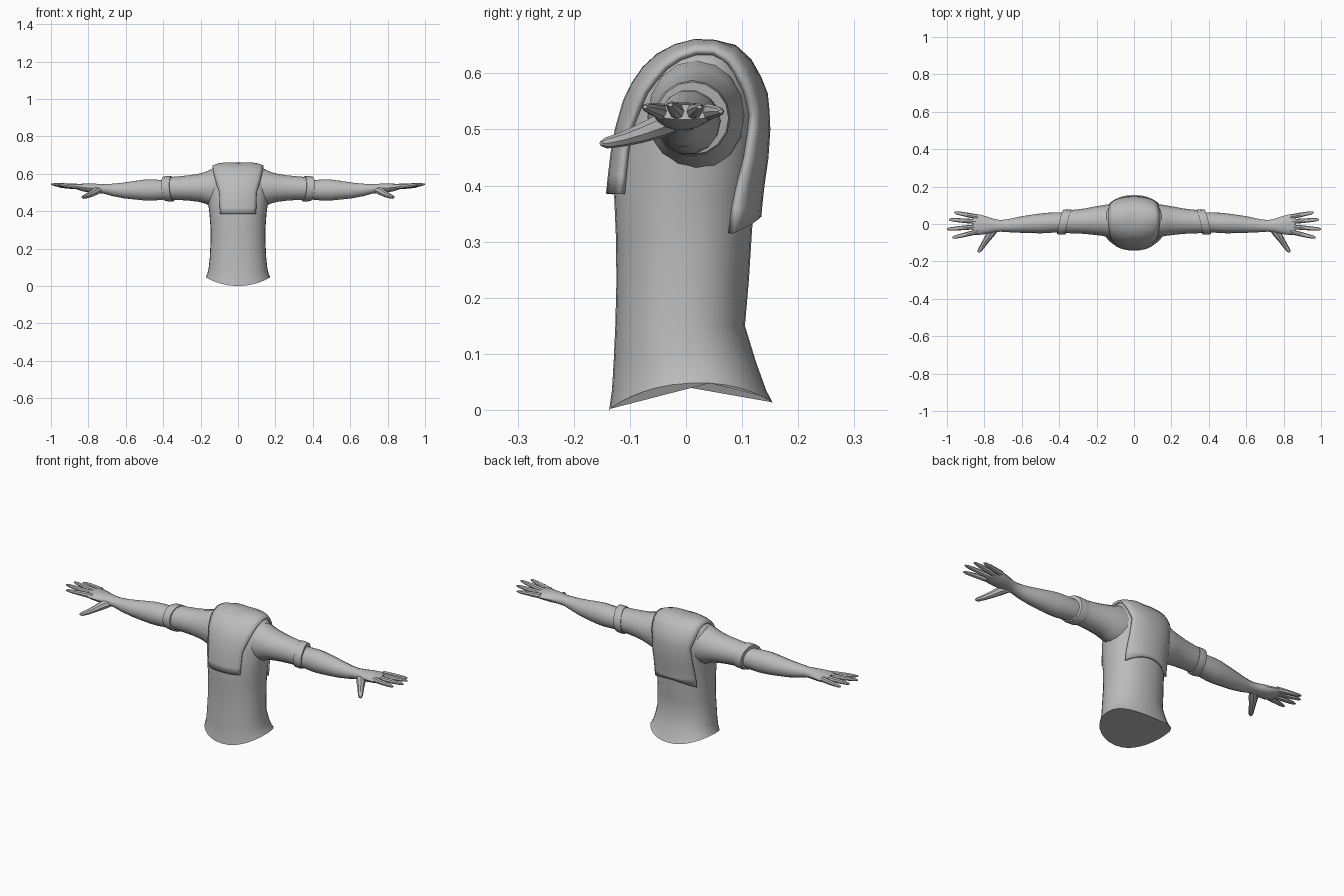
import bpy, bmesh, math
from mathutils import Vector
from mathutils.bvhtree import BVHTree

grey = bpy.data.materials.new("plain_grey")
grey.diffuse_color = (0.5, 0.5, 0.5, 1)


def finish(name, bm, angle=40, mirror=False):
    bmesh.ops.recalc_face_normals(bm, faces=bm.faces)
    me = bpy.data.meshes.new(name)
    bm.to_mesh(me)
    bm.free()
    me.materials.append(grey)
    ob = bpy.data.objects.new(name, me)
    bpy.context.collection.objects.link(ob)
    if mirror:
        ob.modifiers.new("Mirror", 'MIRROR').use_axis[0] = True
    bpy.ops.object.select_all(action='DESELECT')
    ob.select_set(True)
    bpy.context.view_layer.objects.active = ob
    bpy.ops.object.shade_smooth_by_angle(angle=math.radians(angle))
    return ob


def loft(rings, bm=None):
    """Skin closed rings of points and cap both ends."""
    bm = bm or bmesh.new()
    loops = [[bm.verts.new(p) for p in r] for r in rings]
    n = len(loops[0])
    for a, b in zip(loops, loops[1:]):
        for i in range(n):
            j = (i + 1) % n
            bm.faces.new((a[i], a[j], b[j], b[i]))
    bm.faces.new(loops[0])
    bm.faces.new(loops[-1])
    return bm


def tube(stations, n=12, bm=None):
    """Stations are (x, y, z, sideways radius, upward radius)."""
    pts = [Vector(s[:3]) for s in stations]
    rings = []
    for k, s in enumerate(stations):
        t = (pts[min(k + 1, len(pts) - 1)] - pts[max(k - 1, 0)]).normalized()
        side = Vector((0, 0, 1)).cross(t).normalized()
        up = t.cross(side)
        rings.append([pts[k] + side * s[3] * math.cos(2 * math.pi * i / n)
                      + up * s[4] * math.sin(2 * math.pi * i / n) for i in range(n)])
    return loft(rings, bm)


# Torso: (z, half width, front y, back y, side lift, exponent)
sections = [
    (0.006, 0.172, -0.137, 0.155, 0.042, 2.2), (0.035, 0.165, -0.132, 0.143, 0.027, 2.2),
    (0.085, 0.157, -0.129, 0.125, 0.01, 2.2), (0.15, 0.151, -0.126, 0.105, 0, 2.2),
    (0.23, 0.147, -0.124, 0.112, 0, 2.2), (0.31, 0.147, -0.125, 0.117, 0, 2.2),
    (0.38, 0.152, -0.128, 0.122, 0, 2.2), (0.45, 0.160, -0.121, 0.132, 0, 2.2),
    (0.51, 0.166, -0.110, 0.136, 0, 2.2), (0.56, 0.165, -0.094, 0.132, 0, 2.3),
    (0.60, 0.158, -0.068, 0.116, 0, 2.4), (0.63, 0.146, -0.036, 0.096, -0.008, 2.5),
    (0.645, 0.132, -0.008, 0.075, -0.012, 2.6), (0.650, 0.115, 0.018, 0.055, -0.010, 2.6)]
rings = []
for z, w, yf, yb, lift, e in sections:
    ring = []
    for i in range(32):
        a = 2 * math.pi * i / 32
        c, s = math.cos(a), math.sin(a)
        u = math.copysign(abs(c) ** (2 / e), c)
        v = math.copysign(abs(s) ** (2 / e), s)
        dip = -0.007 * max(0, 1 - abs(u * w) / 0.06) if z > 0.64 else 0
        ring.append((u * w, (yf + yb) / 2 + v * (yb - yf) / 2,
                     z + lift * u * u + dip + (0.006 * v if z < 0.01 else 0)))
    rings.append(ring)
bm = loft(rings)
bmesh.ops.recalc_face_normals(bm, faces=bm.faces)
tree = BVHTree.FromBMesh(bm)
finish("torso", bm)

# Yoke panel laid over the chest, shoulders and back: (origin z, angle, half width)
path = [(z, 180, 0.094 + 0.04 * (z - 0.385)) for z in (0.385, 0.42, 0.46, 0.5)]
path += [(0.5, 180 - a, 0.1 + 0.035 * math.sin(math.radians(a))) for a in range(20, 170, 13)]
path += [(z, 0, 0.113 + 0.05 * (0.5 - z)) for z in (0.5, 0.45, 0.4, 0.36, 0.345)]
bm = bmesh.new()
grid = []
for k, (z, ang, w) in enumerate(path):
    row = []
    for i in range(13):
        u = i / 6 - 1
        drop = 0.03 * u * u if k == len(path) - 1 else 0
        o = Vector((u * w, 0.03, z - drop))
        d = Vector((0, math.cos(math.radians(ang)), math.sin(math.radians(ang))))
        hit = tree.ray_cast(o, d)[0]
        row.append(bm.verts.new((hit or o + d * 0.08) + d * 0.009))
    grid.append(row)
for a, b in zip(grid, grid[1:]):
    for i in range(12):
        bm.faces.new((a[i], a[i + 1], b[i + 1], b[i]))
yoke = finish("shoulder_yoke", bm)
solid = yoke.modifiers.new("Solidify", 'SOLIDIFY')
solid.thickness = 0.012
solid.offset = 0

# Sleeve
finish("sleeve", tube([
    (0.10, 0.018, 0.525, 0.088, 0.100), (0.145, 0.018, 0.525, 0.086, 0.098),
    (0.18, 0.018, 0.525, 0.080, 0.083), (0.21, 0.017, 0.525, 0.076, 0.075),
    (0.26, 0.015, 0.524, 0.068, 0.068), (0.32, 0.013, 0.523, 0.063, 0.063),
    (0.37, 0.011, 0.521, 0.060, 0.061)], 16), mirror=True)

# Rolled cuff, slanted so the front sits further down the arm
cuff = []
for x, r in ((0.350, 0.055), (0.351, 0.067), (0.375, 0.068), (0.394, 0.065), (0.395, 0.050)):
    cuff.append([(x - 0.25 * r * math.cos(a) + 0.08 * r * math.sin(a),
                  0.011 + r * math.cos(a), 0.520 + r * math.sin(a))
                 for a in (2 * math.pi * i / 16 for i in range(16))])
finish("cuff", loft(cuff), mirror=True)

# Forearm, wrist and palm
finish("forearm", tube([
    (0.34, 0.010, 0.518, 0.052, 0.054), (0.40, 0.009, 0.514, 0.053, 0.054),
    (0.46, 0.006, 0.513, 0.054, 0.058), (0.50, 0.003, 0.513, 0.053, 0.057),
    (0.55, 0.000, 0.512, 0.049, 0.051), (0.61, -0.004, 0.511, 0.043, 0.043),
    (0.67, -0.009, 0.514, 0.035, 0.034), (0.715, -0.010, 0.519, 0.031, 0.026),
    (0.75, -0.009, 0.522, 0.036, 0.025), (0.79, -0.007, 0.524, 0.047, 0.025),
    (0.83, -0.004, 0.527, 0.055, 0.021), (0.862, -0.003, 0.531, 0.055, 0.014)], 14),
    mirror=True)

# Fingers: base y, base x, tip x, tip y
bm = bmesh.new()
for by, bx, tx, ty, tz in ((0.038, 0.835, 0.960, 0.062, 0.532), (0.013, 0.845, 0.988, 0.024, 0.540),
                           (-0.015, 0.845, 1.0, -0.028, 0.544), (-0.041, 0.835, 0.970, -0.073, 0.540)):
    spots = ((0, 0.013, 0.015), (0.35, 0.0125, 0.013), (0.65, 0.011, 0.0105),
             (0.9, 0.009, 0.007), (1, 0.004, 0.003))
    tube([(bx + (tx - bx) * t, by + (ty - by) * t, 0.531 + (tz - 0.531) * t, r, h)
          for t, r, h in spots], 8, bm)
finish("fingers", bm, mirror=True)

# Thumb
finish("thumb", tube([
    (0.735, -0.015, 0.515, 0.018, 0.018), (0.765, -0.050, 0.505, 0.023, 0.021),
    (0.787, -0.083, 0.492, 0.017, 0.017), (0.808, -0.115, 0.482, 0.014, 0.013),
    (0.826, -0.142, 0.476, 0.011, 0.010), (0.833, -0.151, 0.475, 0.005, 0.005)], 8), mirror=True)
